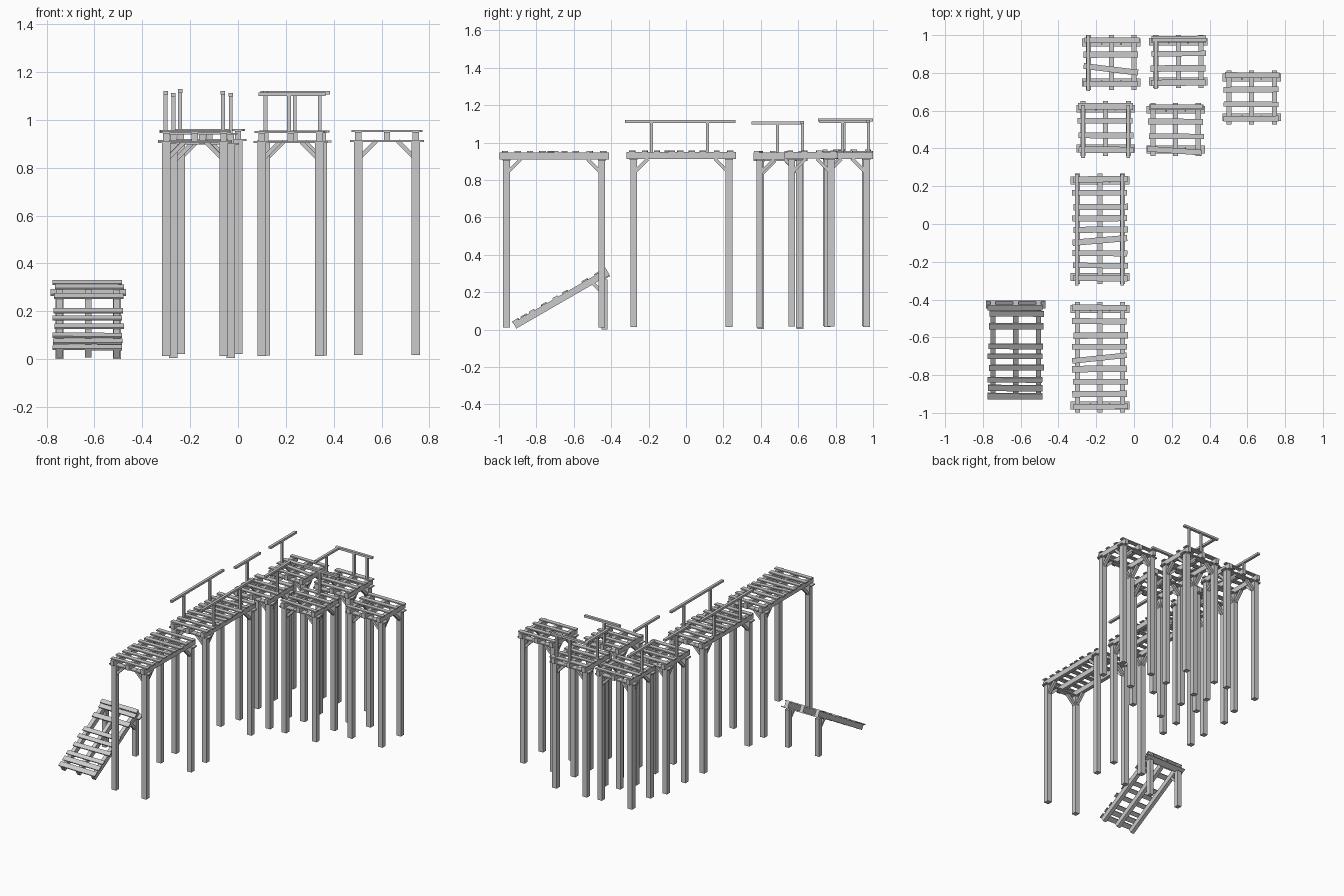
import bpy, bmesh, random
from math import radians, pi
from mathutils import Matrix, Vector

if "Cube" in bpy.data.objects:
    bpy.data.objects.remove(bpy.data.objects["Cube"])

random.seed(4)


def part(name, boxes, frame=Matrix()):
    """One object made of boxes; each box is (centre, size, axis, angle)."""
    bm = bmesh.new()
    for centre, size, axis, angle in boxes:
        m = (frame @ Matrix.Translation(centre) @ Matrix.Rotation(angle, 4, axis)
             @ Matrix.Diagonal((*size, 1)))
        bmesh.ops.create_cube(bm, size=1, matrix=m)
    mesh = bpy.data.meshes.new(name)
    bm.to_mesh(mesh)
    bm.free()
    ob = bpy.data.objects.new(name, mesh)
    bpy.context.collection.objects.link(ob)
    return ob


def box(c, s, axis='Z', deg=0):
    return (Vector(c), s, axis, radians(deg))


BEAM_X = (-0.12, 0, 0.12)
LONG = (0.262, 0.19, 0.115, 0.055, -0.005, -0.062, -0.13, -0.195, -0.262)
SHORT = (0.118, 0.042, -0.036, -0.112)


def deck(name, length, rows, tilted, frame):
    # beams running along the deck, centred on z = 0
    part(name + "_beams", [box((x, 0, 0), (0.027, length, 0.036)) for x in BEAM_X], frame)
    # planks across, with one nailed on crooked
    planks = []
    for i, y in enumerate(rows):
        dx = random.uniform(-0.005, 0.005)
        deg = tilted[1] if i == tilted[0] else random.uniform(-0.6, 0.6)
        planks.append(box((dx, y, 0.022), (0.29, random.uniform(0.028, 0.036), 0.008), 'Z', deg))
    part(name + "_planks", planks, frame)


def platform(name, x, y, dz, length, leg_y, rows, tilted=(-1, 0)):
    frame = Matrix.Translation((x, y, dz))
    deck(name, length, rows, tilted, Matrix.Translation((x, y, dz + 0.928)))
    legs, caps, braces = [], [], []
    for sy in (-1, 1):
        caps.append(box((0, sy * leg_y, 0.908), (0.31, 0.042, 0.008)))
        for sx in (-1, 1):
            legs.append(box((sx * 0.12, sy * leg_y, 0.458), (0.036, 0.036, 0.892)))
            braces.append(box((sx * 0.078, sy * leg_y, 0.874), (0.018, 0.02, 0.095), 'Y', -sx * 45))
            braces.append(box((sx * 0.12, sy * (leg_y - 0.042), 0.876), (0.02, 0.018, 0.095),
                              'X', sy * 45))
    part(name + "_legs", legs, frame)
    part(name + "_leg_caps", caps, frame)
    part(name + "_braces", braces, frame)


def railing(name, a, b, top, posts, base=0.945):
    """Handrail from a to b (x, y) with posts at fractions along it."""
    a, b = Vector(a), Vector(b)
    mid, d = (a + b) / 2, b - a
    size = (max(abs(d.x), 0.019), max(abs(d.y), 0.019), 0.015)
    boxes = [box((mid.x, mid.y, top - 0.0075), size)]
    for f in posts:
        p = a + d * f
        boxes.append(box((p.x, p.y, (base + top - 0.015) / 2), (0.016, 0.016, top - 0.015 - base)))
    part(name, boxes)


# long walkways
platform("front_walkway", -0.18, -0.705, 0, 0.585, 0.255, LONG, (4, 6))
platform("middle_walkway", -0.18, -0.025, 0.003, 0.585, 0.255, LONG, (5, 5))
# square platforms
platform("left_platform", -0.15, 0.505, -0.008, 0.29, 0.105, SHORT)
platform("back_left_platform", -0.12, 0.855, 0.008, 0.29, 0.105, SHORT, (2, -7))
platform("back_right_platform", 0.235, 0.86, 0.002, 0.28, 0.105, SHORT)
platform("right_platform", 0.22, 0.5, 0, 0.28, 0.105, SHORT, (3, -4))
platform("far_right_platform", 0.623, 0.67, 0.004, 0.285, 0.105, SHORT)

# railings
for side, x in (("left", -0.303), ("right", -0.063)):
    railing("middle_walkway_rail_" + side, (x, -0.325), (x, 0.265), 1.12, (0.24, 0.745))
for side, x in (("left", -0.27), ("right", -0.03)):
    railing("left_platform_rail_" + side, (x, 0.35), (x, 0.63), 1.112, (0.5,), 0.935)
railing("back_left_platform_rail", (-0.242, 0.705), (-0.242, 1.0), 1.128, (0.47,))
railing("back_right_platform_side_rail", (0.115, 0.715), (0.115, 0.97), 1.12, (0.48,))
railing("back_right_platform_back_rail", (0.095, 0.975), (0.385, 0.975), 1.12, (0.49, 0.85))
railing("right_platform_back_rail", (0.085, 0.622), (0.365, 0.622), 1.115, (0.46,))

# ramp: a sloping deck on two short legs
slope = (Matrix.Translation((-0.626, -0.667, 0.165)) @ Matrix.Rotation(pi / 6, 4, 'X'))
deck("ramp", 0.575, (0.272, 0.235, 0.157, 0.035, -0.025, -0.095, -0.17, -0.22, -0.27), (-1, 0), slope)
part("ramp_cap", [box((0, 0.265, -0.022), (0.315, 0.042, 0.008))], slope)
part("ramp_legs", [box((-0.626 + x, -0.436, 0.134), (0.032, 0.034, 0.268)) for x in (-0.12, 0.12)])
part("ramp_braces", [box((-0.626 + x, -0.472, 0.222), (0.02, 0.018, 0.09), 'X', 45)
                     for x in (-0.12, 0.12)])
